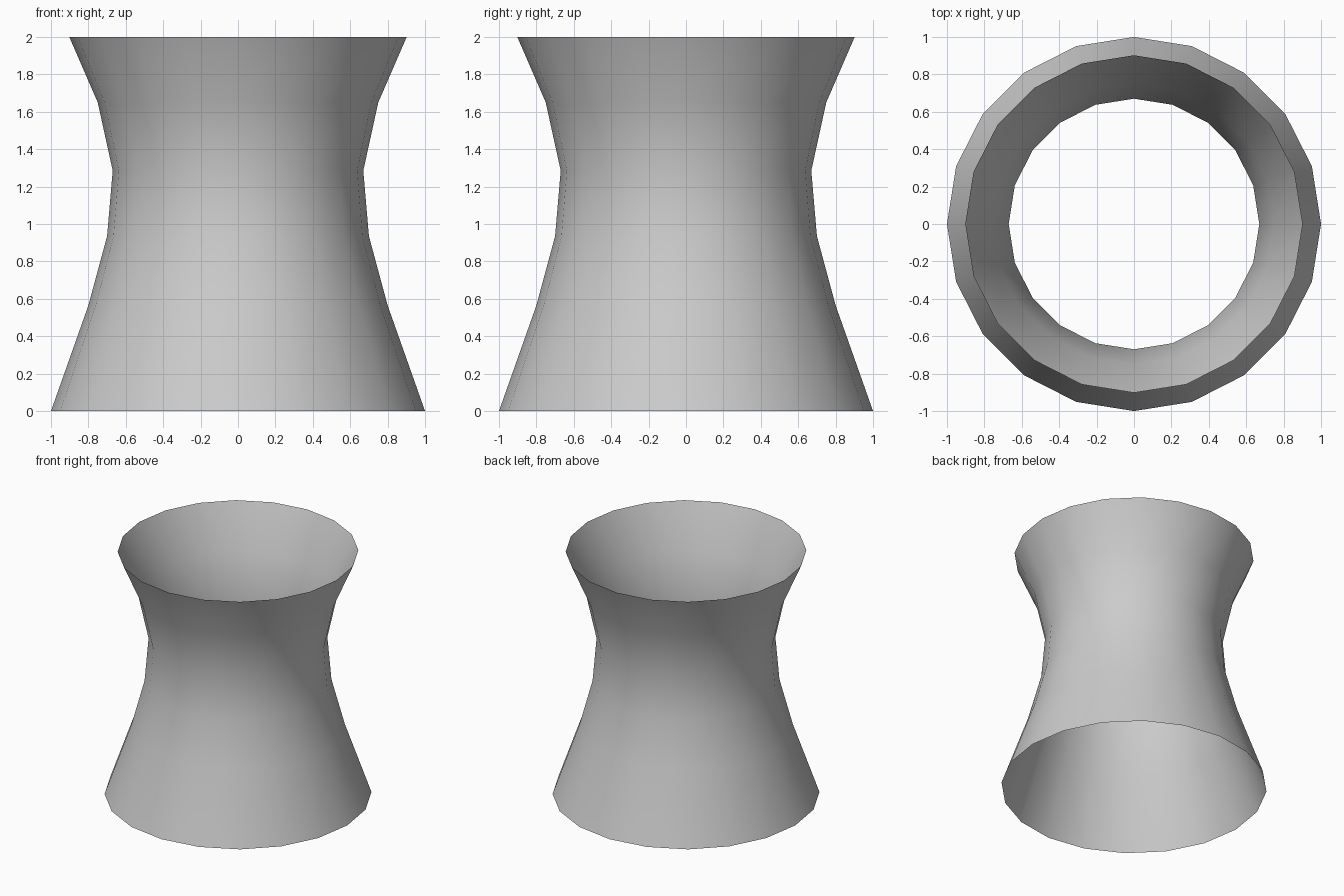
import bpy
import math

if "Cube" in bpy.data.objects:
    bpy.data.objects.remove(bpy.data.objects["Cube"])

SIDES = 20
# Waisted wall profile: (radius, height)
PROFILE = [(1.0, 0.0), (0.8, 0.565), (0.7, 0.935), (0.67, 1.285), (0.75, 1.65), (0.902, 2.0)]

# Rings of the open tube
verts = [(r * math.cos(2 * math.pi * i / SIDES), r * math.sin(2 * math.pi * i / SIDES), z)
         for r, z in PROFILE for i in range(SIDES)]

# Outward-facing wall quads, both ends left open
faces = []
for k in range(len(PROFILE) - 1):
    for i in range(SIDES):
        a, b = k * SIDES + i, k * SIDES + (i + 1) % SIDES
        faces.append((a, b, b + SIDES, a + SIDES))

mesh = bpy.data.meshes.new("waisted_tube")
mesh.from_pydata(verts, [], faces)
mesh.update()
tube = bpy.data.objects.new("waisted_tube", mesh)
bpy.context.collection.objects.link(tube)

# Smooth shaded wall
for poly in mesh.polygons:
    poly.use_smooth = True
